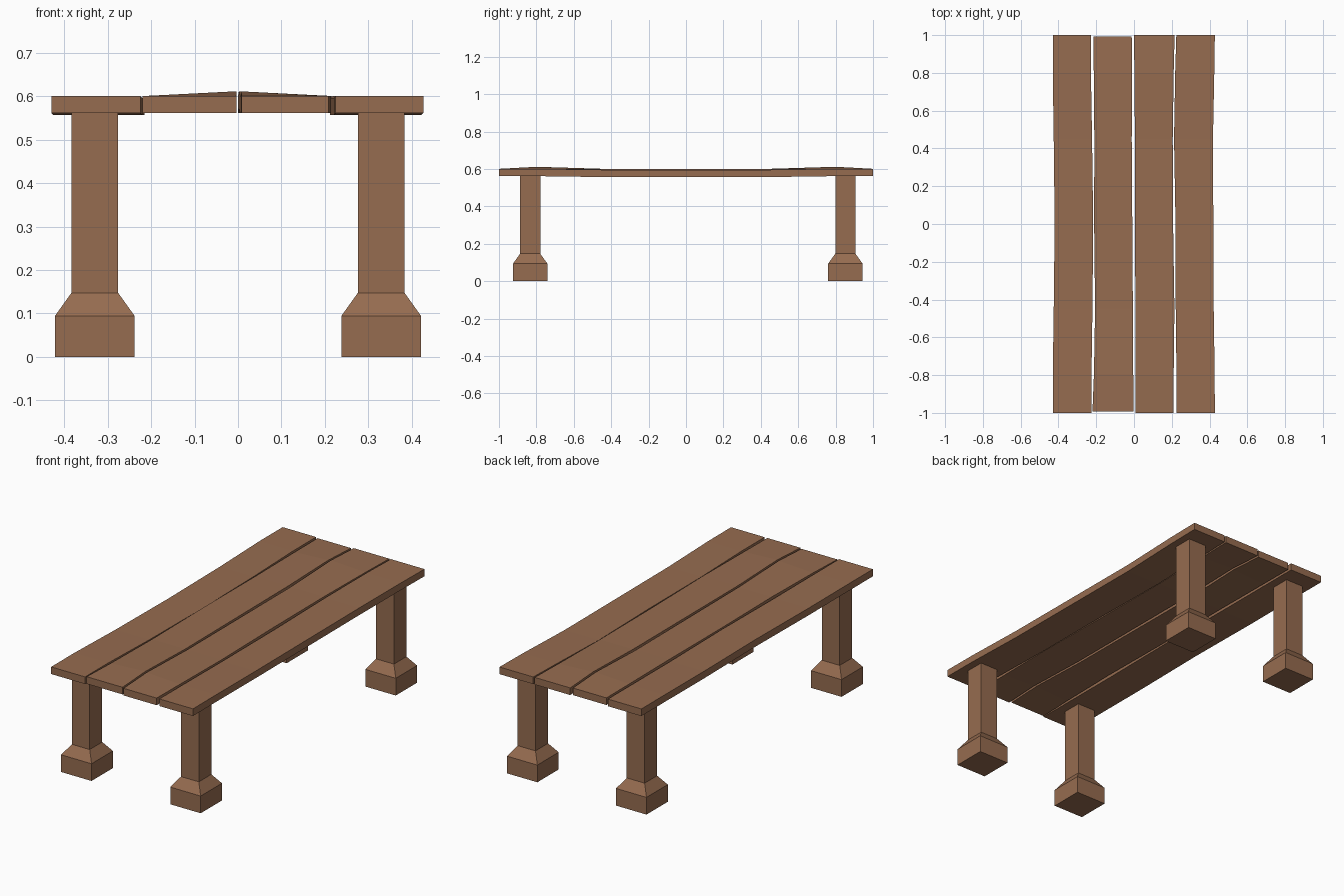
import bpy
import bmesh

if "Cube" in bpy.data.objects:
    bpy.data.objects.remove(bpy.data.objects["Cube"], do_unlink=True)

wood = bpy.data.materials.new("brown wood")
wood.use_nodes = True
WOOD_COLOUR = (0.305, 0.15, 0.08, 1)
wood.diffuse_color = WOOD_COLOUR
wood.node_tree.nodes["Principled BSDF"].inputs["Base Color"].default_value = WOOD_COLOUR


def loft(name, rings):
    """Skin a list of four-cornered rings and cap both ends."""
    bm = bmesh.new()
    loops = [[bm.verts.new(p) for p in ring] for ring in rings]
    for a, b in zip(loops, loops[1:]):
        for i in range(4):
            j = (i + 1) % 4
            bm.faces.new((a[i], a[j], b[j], b[i]))
    bm.faces.new(loops[0])
    bm.faces.new(loops[-1])
    bmesh.ops.recalc_face_normals(bm, faces=bm.faces)
    mesh = bpy.data.meshes.new(name)
    bm.to_mesh(mesh)
    bm.free()
    mesh.materials.append(wood)
    obj = bpy.data.objects.new(name, mesh)
    bpy.context.collection.objects.link(obj)
    return obj


# Legs: square post on a flared foot, as (half width, height)
LEG = [(0.092, 0), (0.092, 0.094), (0.054, 0.147), (0.054, 0.575)]
CORNERS = [(-1, -1), (1, -1), (1, 1), (-1, 1)]
for side, x in (("right", -0.33), ("left", 0.33)):
    for end, y in (("front", -0.833), ("back", 0.852)):
        loft(f"{end}_{side}_leg",
             [[(x + sx * r, y + sy * r, z) for sx, sy in CORNERS] for r, z in LEG])

# Table top: slightly warped planks, as (left edge, right edge) at each station
STATIONS = [-1, -0.8, -0.45, 0, 0.45, 0.8, 1]
PLANKS = {
    "right_outer_plank": [(-0.43, -0.225), (-0.43, -0.225), (-0.425, -0.22),
                          (-0.42, -0.216), (-0.425, -0.222), (-0.43, -0.228), (-0.43, -0.228)],
    "right_inner_plank": [(-0.22, -0.003), (-0.212, -0.004), (-0.206, -0.006),
                          (-0.211, -0.009), (-0.21, -0.012), (-0.213, -0.01), (-0.214, -0.012)],
    "left_inner_plank": [(0.008, 0.208), (0.008, 0.21), (0.007, 0.214),
                         (0.006, 0.207), (0.005, 0.205), (0.002, 0.21), (0, 0.215)],
    "left_outer_plank": [(0.225, 0.428), (0.225, 0.427), (0.221, 0.422),
                         (0.22, 0.42), (0.212, 0.418), (0.218, 0.425), (0.224, 0.428)],
}
for name, edges in PLANKS.items():
    inner = "inner" in name
    rings = []
    for y, (x0, x1) in zip(STATIONS, edges):
        if name == "right_inner_plank":
            y *= 0.993
        rise = 0.011 if inner and 0.7 < abs(y) < 0.9 else 0
        sag = -0.005 if not inner and abs(y) < 0.5 else 0
        # only the edge nearest the centre line lifts
        lift = [sag + rise * max(0, 1 - abs(x) / 0.215) for x in (x0, x1)]
        rings.append([(x0, y, 0.562 + lift[0]), (x1, y, 0.562 + lift[1]),
                      (x1, y, 0.601 + lift[1]), (x0, y, 0.601 + lift[0])])
    loft(name, rings)
